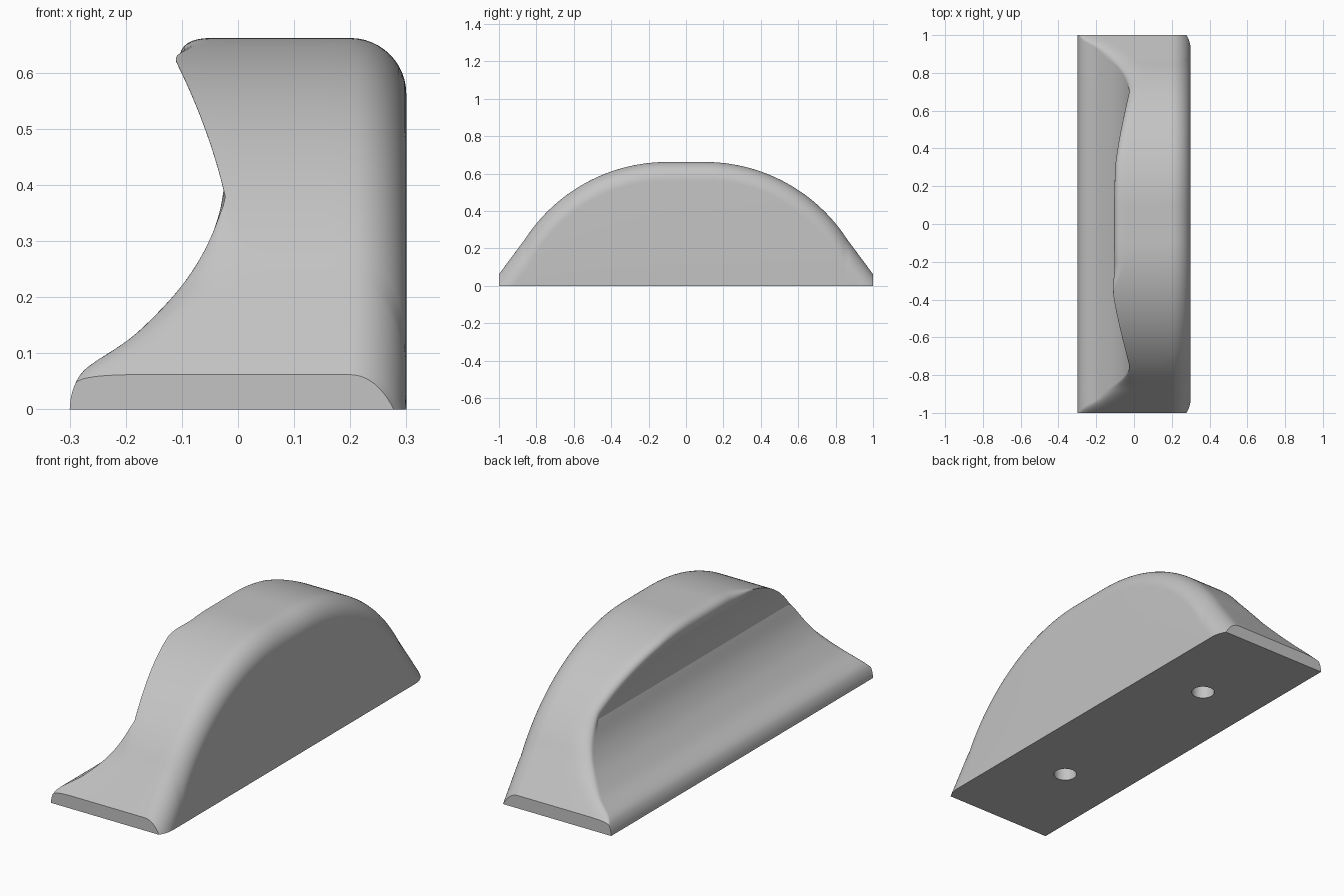
import bpy, bmesh, math

if "Cube" in bpy.data.objects:
    bpy.data.objects.remove(bpy.data.objects["Cube"])

FLAT, R, Y_LIN, TOP = 0.1, 0.908, 0.86, 0.662
CREASE = 0.375


def dome(y):
    """Height and slope of the domed outline at y."""
    a = abs(y)
    if a <= FLAT:
        return TOP, 0.0
    u = min(a, Y_LIN) - FLAT
    h, m = TOP - R + math.sqrt(R * R - u * u), u / math.sqrt(R * R - u * u)
    if a > Y_LIN:
        m = (h - 0.062) / (1 - Y_LIN)
        h -= m * (a - Y_LIN)
    return h, m


COVE = [(0, -.3), (.025, -.297), (.05, -.288), (.07, -.274), (.088, -.25), (.12, -.2),
        (.165, -.15), (.22, -.1), (.29, -.056), (.375, -.022)]


def cove(z):
    """Lower scoop profile, smooth interpolation of the points above."""
    n = len(COVE)

    def slope(i):
        a, b = COVE[max(i - 1, 0)], COVE[min(i + 1, n - 1)]
        return (b[1] - a[1]) / (b[0] - a[0])
    i = max(k for k in range(n - 1) if COVE[k][0] <= max(z, 0))
    (z0, x0), (z1, x1) = COVE[i], COVE[i + 1]
    d = z1 - z0
    t = (z - z0) / d
    return ((2*t**3 - 3*t*t + 1) * x0 + (t**3 - 2*t*t + t) * d * slope(i)
            + (3*t*t - 2*t**3) * x1 + (t**3 - t*t) * d * slope(i + 1))


def left(z):
    """Grip side profile: cove below the crease, overhanging lip above."""
    if z <= CREASE:
        return cove(z)
    t = z - 0.275
    return max(-0.005 - 0.1145 * t - 0.555 * t * t, -0.118)


def ramp(v, a, b):
    t = min(max((v - a) / (b - a), 0), 1)
    return t * t * (3 - 2 * t)


def section(y):
    """Cross-section in x-z at station y, always the same point count."""
    h, m = dome(y)
    pts = []
    # right wall and rounded right edge
    v = 0.1 * math.sqrt(1 + m * m)
    t0 = math.asin(1 - h / v) if v > h else 0
    pts.append((0.2 + 0.1 * math.cos(t0), 0))
    for i in range(13):
        t = t0 + (math.pi / 2 - t0) * i / 12
        pts.append((0.2 + 0.1 * math.cos(t), h - v + v * math.sin(t)))
    # rounded grip edge; the lip is crisp on part of the -y half
    k = 1.0
    if y < 0:
        k = max(0.03, 1 - ramp(-y, 0.2, 0.4), ramp(-y, 0.76, 0.87))
    r = k * (0.07 + 0.03 * ramp(CREASE + 0.05 - h, 0, 0.1))
    drop = k * min(0.25 * h, 0.06)
    xc, zt = left(h), h - drop
    start = xc + r
    for i in range(1, 6):
        pts.append((0.2 + (start - 0.2) * i / 6, h))
    for i in range(11):
        t = i / 10
        pts.append(((1-t)**2 * start + 2*t*(1-t) * xc + t*t * left(zt),
                    (1-t)**2 * h + 2*t*(1-t) * h + t*t * zt))
    # lip underside down to the crease, then the cove down to the base
    zc = min(zt, CREASE)
    for i in range(1, 15):
        z = zt + (zc - zt) * i / 14
        pts.append((left(z), z))
    for i in range(1, 33):
        z = zc * (1 - i / 32)
        pts.append((cove(z), z))
    return pts


# handle body lofted along y
STEPS = 140
bm = bmesh.new()
rows = []
for j in range(STEPS + 1):
    y = -1 + 2 * j / STEPS
    rows.append([bm.verts.new((x, y, z)) for x, z in section(y)])
for a, b in zip(rows, rows[1:]):
    for i in range(len(a)):
        n = (i + 1) % len(a)
        bm.faces.new((a[i], a[n], b[n], b[i]))
bm.faces.new(rows[0])
bm.faces.new(rows[-1])
bmesh.ops.remove_doubles(bm, verts=bm.verts, dist=1e-5)
bmesh.ops.recalc_face_normals(bm, faces=bm.faces)
mesh = bpy.data.meshes.new("pull_handle")
bm.to_mesh(mesh)
bm.free()
handle = bpy.data.objects.new("pull_handle", mesh)
bpy.context.collection.objects.link(handle)

grey = bpy.data.materials.new("plain grey")
grey.diffuse_color = (0.55, 0.55, 0.55, 1)
grey.use_nodes = True
grey.node_tree.nodes["Principled BSDF"].inputs["Base Color"].default_value = grey.diffuse_color
mesh.materials.append(grey)

# two blind screw holes in the base
for y in (-0.5, 0.5):
    bpy.ops.mesh.primitive_cylinder_add(vertices=40, radius=0.053, depth=0.5, location=(0, y, 0))
    cutter = bpy.context.object
    cutter.name = "screw_hole_cutter"
    cutter.hide_render = True
    cutter.data.materials.append(grey)
    mod = handle.modifiers.new("screw_hole", 'BOOLEAN')
    mod.operation, mod.solver, mod.object = 'DIFFERENCE', 'EXACT', cutter
    bpy.ops.object.select_all(action='DESELECT')
    bpy.context.view_layer.objects.active = handle
    handle.select_set(True)
    bpy.ops.object.modifier_apply(modifier=mod.name)
    bpy.data.objects.remove(cutter)

bpy.ops.object.shade_smooth_by_angle(angle=math.radians(27))
